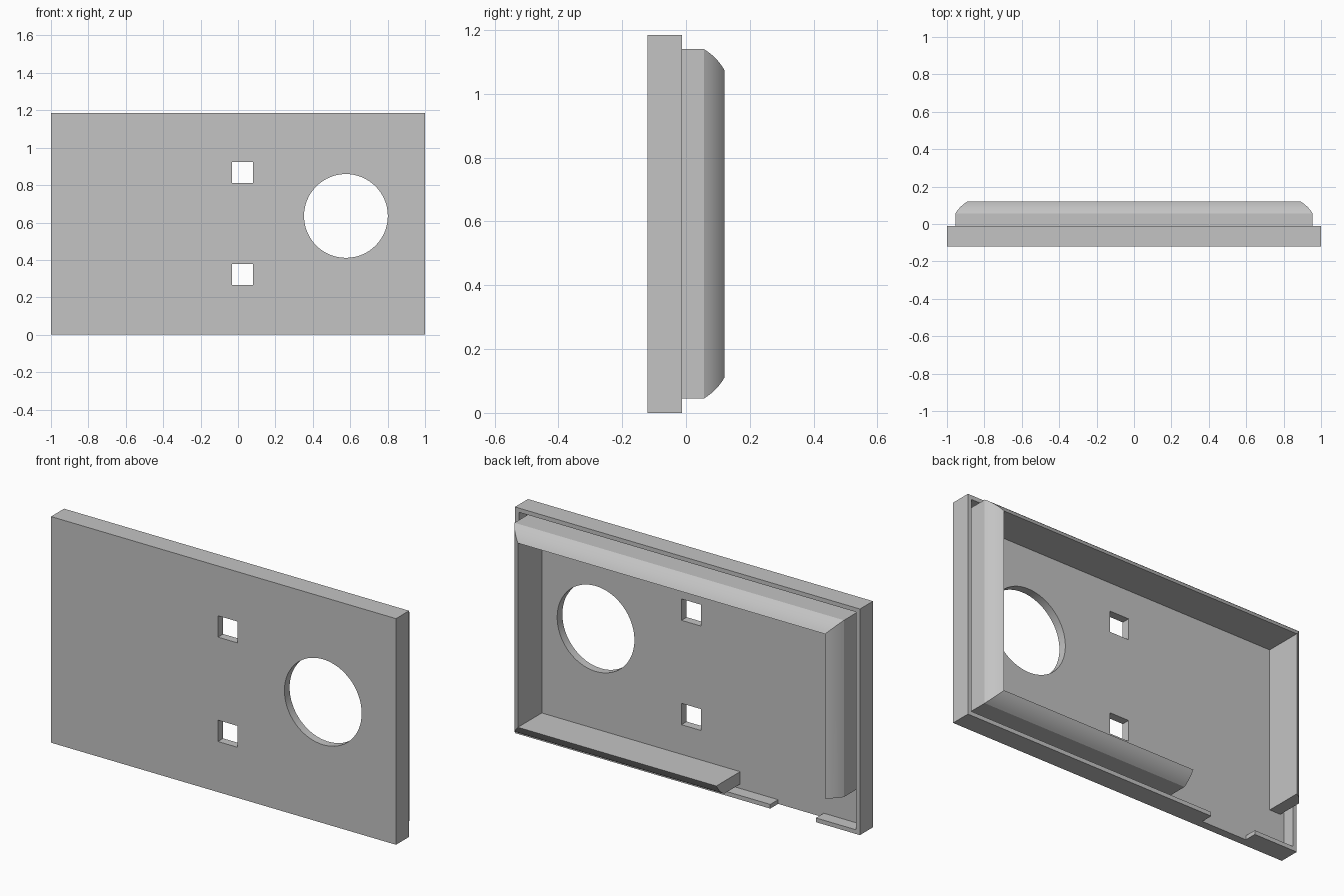
import bpy, bmesh, math
from mathutils import Vector

cube = bpy.data.objects.get("Cube")
if cube:
    bpy.data.objects.remove(cube, do_unlink=True)

# Overall sizes
HEIGHT = 1.185
FRONT, FLOOR, RIM_BACK = -0.12, -0.077, -0.012
LIP_BEND, LIP_TIP = 0.056, 0.12
LIP_THICK = 0.065

grey = bpy.data.materials.new("plain grey")
grey.use_nodes = True
colour = (0.55, 0.55, 0.55, 1)
grey.diffuse_color = colour
grey.node_tree.nodes["Principled BSDF"].inputs["Base Color"].default_value = colour


def finish(name, bm):
    bmesh.ops.recalc_face_normals(bm, faces=bm.faces)
    mesh = bpy.data.meshes.new(name)
    bm.to_mesh(mesh)
    bm.free()
    mesh.materials.append(grey)
    obj = bpy.data.objects.new(name, mesh)
    bpy.context.collection.objects.link(obj)
    return obj


def box(name, x0, x1, y0, y1, z0, z1):
    bm = bmesh.new()
    bmesh.ops.create_cube(bm, size=1)
    for v in bm.verts:
        v.co = ((x0 + x1) / 2 + v.co.x * (x1 - x0),
                (y0 + y1) / 2 + v.co.y * (y1 - y0),
                (z0 + z1) / 2 + v.co.z * (z1 - z0))
    return finish(name, bm)


def mitred_wall(name, path, profile):
    """Sweep an (inset, y) profile along a clockwise x-z path with square corners."""
    pts = [Vector(p) for p in path]
    normals = []
    for a, b in zip(pts, pts[1:]):
        d = (b - a).normalized()
        normals.append(Vector((d.y, -d.x)))
    bm = bmesh.new()
    rings = []
    for i, p in enumerate(pts):
        if i in (0, len(pts) - 1):
            inward = normals[0 if i == 0 else -1]
        else:
            inward = normals[i - 1] + normals[i]
        rings.append([bm.verts.new((p.x + inward.x * t, y, p.y + inward.y * t))
                      for t, y in profile])
    n = len(profile)
    for r, s in zip(rings, rings[1:]):
        for k in range(n):
            bm.faces.new((r[k], r[(k + 1) % n], s[(k + 1) % n], s[k]))
    bm.faces.new(rings[0])
    bm.faces.new(rings[-1])
    return finish(name, bm)


def cut(target, cutter):
    mod = target.modifiers.new("opening", 'BOOLEAN')
    mod.operation = 'DIFFERENCE'
    mod.solver = 'EXACT'
    mod.object = cutter
    bpy.context.view_layer.objects.active = target
    bpy.ops.object.modifier_apply(modifier=mod.name)
    bpy.data.objects.remove(cutter, do_unlink=True)


def smooth(obj):
    bpy.ops.object.select_all(action='DESELECT')
    obj.select_set(True)
    bpy.context.view_layer.objects.active = obj
    bpy.ops.object.shade_smooth_by_angle(angle=math.radians(20))


# Front plate with two square openings and one round opening
plate = box("front_plate", -1, 1, FRONT, FLOOR, 0, HEIGHT)
for z in (0.265, 0.812):
    cut(plate, box("square_cutter", -0.032, 0.08, -0.3, 0.3, z, z + 0.112))
bpy.ops.mesh.primitive_cylinder_add(vertices=64, radius=0.224, depth=0.5,
                                    location=(0.577, 0, 0.635),
                                    rotation=(math.pi / 2, 0, 0))
cut(plate, bpy.context.object)
smooth(plate)

# Outer rim, open at a notch in the bottom edge
mitred_wall("outer_rim",
            [(-0.745, 0), (-1, 0), (-1, HEIGHT), (1, HEIGHT), (1, 0), (-0.48, 0)],
            [(0, FLOOR), (0, RIM_BACK), (0.022, RIM_BACK), (0.022, FLOOR)])

# Inner lip: straight outer side, then a shallow curve to a sharp inner edge
profile = [(0, FLOOR)]
steps = 8
for i in range(steps + 1):
    t = i / steps
    bulge = 0.006 * 4 * t * (1 - t)
    profile.append((LIP_THICK * t - bulge * 0.7,
                    LIP_BEND + (LIP_TIP - LIP_BEND) * t + bulge * 0.7))
profile.append((LIP_THICK, FLOOR))
lip = mitred_wall("inner_lip",
                  [(-0.955, 0.214), (-0.955, 1.14), (0.955, 1.14),
                   (0.955, 0.045), (-0.26, 0.045)], profile)
smooth(lip)
